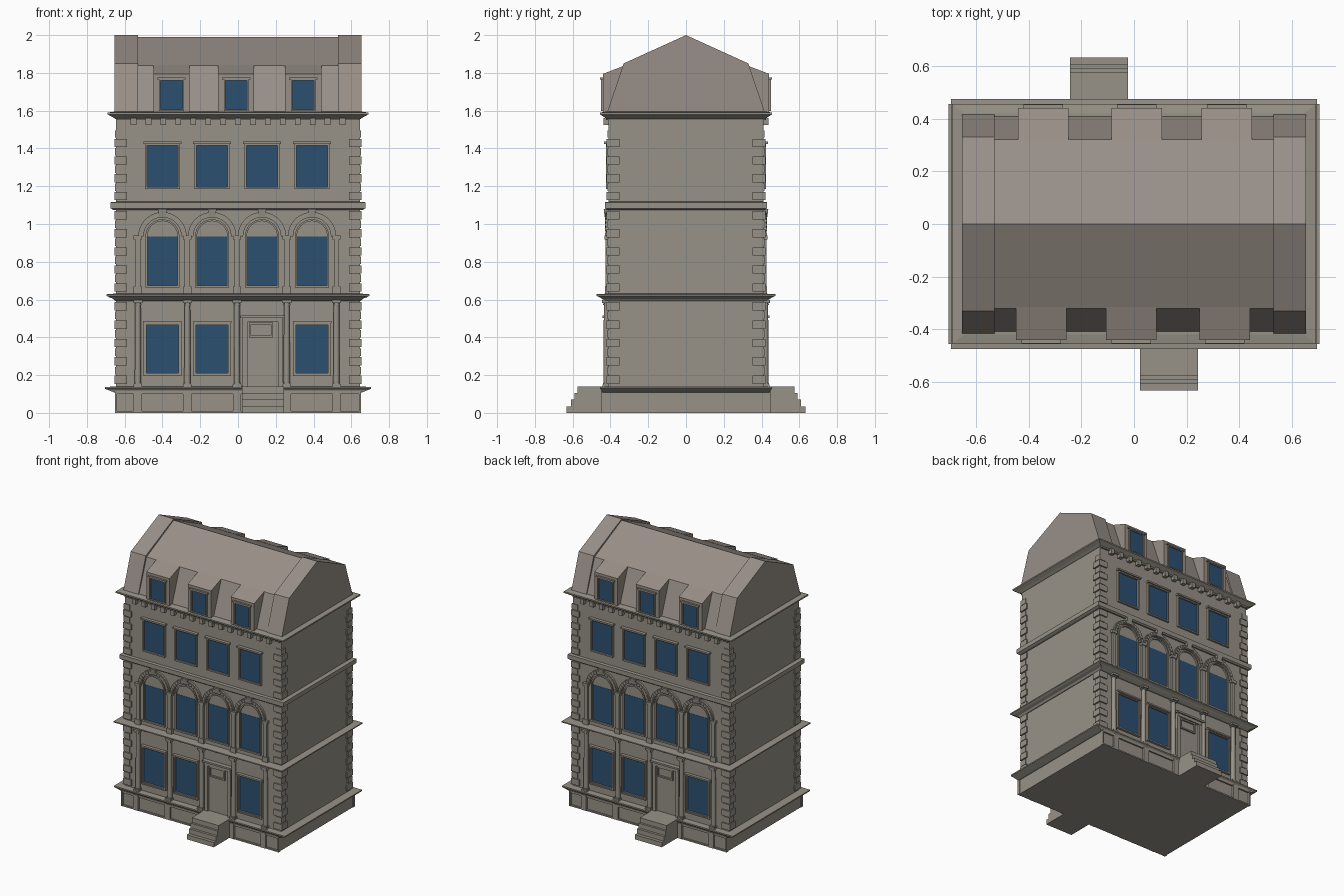
import bpy, bmesh
from math import pi, cos, sin
from mathutils import Matrix

if "Cube" in bpy.data.objects:
    bpy.data.objects.remove(bpy.data.objects["Cube"])

WALL = -0.41                      # y of the front wall face
BAYS = [-0.40, -0.137, 0.127, 0.392]
PIERS = [-0.53, -0.268, -0.005, 0.258, 0.521]
DORMERS = [-0.352, -0.01, 0.345]


def material(name, r, g, b):
    m = bpy.data.materials.new(name)
    m.diffuse_color = (r, g, b, 1)
    m.use_nodes = True
    m.node_tree.nodes["Principled BSDF"].inputs["Base Color"].default_value = m.diffuse_color
    return m


glass = material("window_blue", 0.025, 0.08, 0.167)
stone = material("warm_stone", 0.31, 0.288, 0.243)
slate = material("roof_covering", 0.315, 0.275, 0.245)


def box(bm, x0, x1, y0, y1, z0, z1):
    m = Matrix.Translation(((x0 + x1) / 2, (y0 + y1) / 2, (z0 + z1) / 2))
    bmesh.ops.create_cube(bm, size=1, matrix=m @ Matrix.Diagonal((x1 - x0, y1 - y0, z1 - z0, 1)))


def slab(bm, x0, x1, z0, z1, proud, base=WALL):
    box(bm, x0, x1, base - proud, base + 0.01, z0, z1)


def loft(bm, rings):
    """Stack of point loops, bridged and capped."""
    loops = [[bm.verts.new(p) for p in r] for r in rings]
    n = len(loops[0])
    for a, b in zip(loops, loops[1:]):
        for i in range(n):
            bm.faces.new((a[i], a[(i + 1) % n], b[(i + 1) % n], b[i]))
    bm.faces.new(loops[0][::-1])
    bm.faces.new(loops[-1])


def moulding(bm, profile):
    """Rectangular courses given as (half x, half y, z)."""
    loft(bm, [[(-x, -y, z), (x, -y, z), (x, y, z), (-x, y, z)] for x, y, z in profile])


def prism(bm, x0, x1, yz):
    loft(bm, [[(x, y, z) for y, z in yz] for x in (x0, x1)])


def arch(bm, cx, cz, r0, r1, proud, a0=0, a1=pi, n=16):
    """Arc-shaped block lying on the facade."""
    rings = []
    for i in range(n + 1):
        a = a0 + (a1 - a0) * i / n
        c, s = cos(a), sin(a)
        rings.append([(cx + r * c, y, cz + r * s) for r, y in
                      ((r0, WALL + .005), (r0, WALL - proud), (r1, WALL - proud), (r1, WALL + .005))])
    loft(bm, rings)


def window_frame(bm, x, hw, z0, z1, w, proud, base=WALL):
    slab(bm, x - hw - w, x - hw, z0 - w, z1 + w, proud, base)
    slab(bm, x + hw, x + hw + w, z0 - w, z1 + w, proud, base)
    slab(bm, x - hw, x + hw, z1, z1 + w, proud, base)
    slab(bm, x - hw, x + hw, z0 - w, z0, proud, base)


def finish(bm, name, mat=stone, turned=False, smooth=False):
    bmesh.ops.recalc_face_normals(bm, faces=bm.faces)
    me = bpy.data.meshes.new(name)
    bm.to_mesh(me)
    bm.free()
    me.materials.append(mat)
    ob = bpy.data.objects.new(name, me)
    bpy.context.collection.objects.link(ob)
    if smooth:
        bpy.ops.object.select_all(action='DESELECT')
        ob.select_set(True)
        bpy.context.view_layer.objects.active = ob
        bpy.ops.object.shade_smooth_by_angle(angle=0.6)
    if turned:                    # rear facade is the front turned half round
        back = ob.copy()
        back.name = "rear_" + name
        back.rotation_euler.z = pi
        bpy.context.collection.objects.link(back)


# Walls and plinth core
bm = bmesh.new()
box(bm, -0.645, 0.645, -0.41, 0.41, 0.1, 1.595)
finish(bm, "walls")
bm = bmesh.new()
box(bm, -0.645, 0.645, -0.437, 0.437, 0, 0.12)
finish(bm, "plinth")

# Horizontal ledges and cornices
bm = bmesh.new()
moulding(bm, [(.655, .44, .108), (.67, .445, .114), (.685, .447, .12), (.705, .455, .128),
              (.705, .455, .137), (.645, .41, .14)])
finish(bm, "base_ledge")
bm = bmesh.new()
moulding(bm, [(.65, .425, .592), (.66, .445, .604), (.68, .455, .611), (.695, .474, .62),
              (.695, .474, .628), (.645, .41, .632)])
finish(bm, "lower_cornice")
bm = bmesh.new()
moulding(bm, [(.66, .42, 1.075), (.675, .43, 1.083), (.675, .43, 1.115), (.645, .41, 1.118)])
finish(bm, "middle_band")
bm = bmesh.new()
moulding(bm, [(.65, .42, 1.557), (.665, .435, 1.567), (.69, .455, 1.58), (.69, .455, 1.59),
              (.645, .42, 1.596)])
finish(bm, "upper_cornice")

# Corner quoins, alternating long and short
bm = bmesh.new()
for z0, z1 in ((.15, .59), (.64, 1.07), (1.125, 1.5)):
    n = round((z1 - z0) / 0.047)
    h = (z1 - z0) / n
    for i in range(n):
        dx, dy, gap = ((.064, .064, .002), (.05, .05, .004))[i % 2]
        out = (.01, .006)[i % 2]
        for sx in (-1, 1):
            for sy in (-1, 1):
                xs = sorted((sx * (.652 - dx), sx * (.645 + out)))
                ys = sorted((sy * (.415 - dy), sy * (.41 + out)))
                box(bm, *xs, *ys, z0 + i * h + gap, z0 + (i + 1) * h - gap)
finish(bm, "quoins")

# Plinth piers and panel borders
bm = bmesh.new()
for x in PIERS:
    box(bm, x - .022, x + .022, -.45, -.43, 0, .115)
for x0, x1 in ((-.65, -.64), (.64, .65)):
    box(bm, x0, x1, -.45, -.43, 0, .115)
for z0, z1 in ((0, .01), (.1, .115)):
    box(bm, -.645, .645, -.448, -.43, z0, z1)
finish(bm, "plinth_piers", turned=True)

# Entrance steps
bm = bmesh.new()
for i, y in enumerate((-.632, -.608, -.59, -.575)):
    box(bm, .022, .243, y, -.405, i * .035, (i + 1) * .035)
finish(bm, "entrance_steps", turned=True)

# Door with surround
bm = bmesh.new()
slab(bm, .05, .215, .14, .48, .004)
window_frame(bm, .122, .054, .41, .468, .01, .016)
slab(bm, .024, .05, .14, .5, .02)
slab(bm, .215, .238, .14, .5, .02)
slab(bm, .024, .238, .48, .505, .022)
slab(bm, .012, .25, .502, .515, .032)
finish(bm, "door", turned=True)

# Ground floor columns
bm = bmesh.new()
for x in PIERS:
    m = Matrix.Translation((x, -.42, .365))
    bmesh.ops.create_cone(bm, cap_ends=True, segments=16, radius1=.017, radius2=.015, depth=.45, matrix=m)
    for z0, z1, r in ((.138, .15, .023), (.15, .158, .02), (.572, .58, .019), (.583, .597, .024)):
        box(bm, x - r, x + r, -.42 - r, -.4, z0, z1)
finish(bm, "ground_columns", turned=True, smooth=True)

# Window panes
bm = bmesh.new()
for i, x in enumerate(BAYS):
    if i != 2:
        slab(bm, x - .085, x + .085, .21, .465, .002)
    slab(bm, x - .08, x + .08, .675, .935, .002)
    slab(bm, x - .082, x + .082, 1.195, 1.415, .002)
for x in DORMERS:
    slab(bm, x - .057, x + .057, 1.605, 1.76, .002, -.44)
finish(bm, "window_panes", glass, turned=True)

# Rectangular window frames, sills and lintels
bm = bmesh.new()
for i, x in enumerate(BAYS):
    if i != 2:
        window_frame(bm, x, .085, .21, .465, .007, .012)
        window_frame(bm, x, .091, .204, .471, .009, .018)
        slab(bm, x - .102, x + .102, .475, .486, .023)
    window_frame(bm, x, .082, 1.195, 1.415, .01, .014)
    slab(bm, x - .1, x + .1, 1.424, 1.436, .024)
for x in DORMERS:
    window_frame(bm, x, .057, 1.605, 1.76, .008, .01, -.44)
    slab(bm, x - .075, x + .075, 1.766, 1.776, .014, -.44)
finish(bm, "window_frames", turned=True)

# Arched window surrounds with voussoirs and keystones
bm = bmesh.new()
for x in BAYS:
    arch(bm, x, .935, .08, .09, .012)
    arch(bm, x, .935, .1, .128, .014)
    for k in range(15):
        a = pi * (k + .2) / 15
        arch(bm, x, .935, .105, .124, .02, a, a + .6 * pi / 15, 1)
    for s in (-1, 1):
        slab(bm, x + s * .085 - .005, x + s * .085 + .005, .668, .935, .012)
    slab(bm, x - .09, x + .09, .664, .675, .014)
    loft(bm, [[(x - w, y, z), (x + w, y, z), (x + w, WALL + .01, z), (x - w, WALL + .01, z)]
              for w, y, z in ((.016, -.43, 1.035), (.024, -.436, 1.08))])
finish(bm, "arch_surrounds", turned=True, smooth=True)

# Pilasters between the arched windows
bm = bmesh.new()
for x in PIERS:
    slab(bm, x - .014, x + .014, .66, .93, .016)
    slab(bm, x - .022, x + .022, .632, .668, .02)
    slab(bm, x - .022, x + .022, .918, .938, .022)
finish(bm, "arch_pilasters", turned=True)

# Dentils below the upper cornice
bm = bmesh.new()
for i in range(15):
    x = -.553 + i * .079
    slab(bm, x - .015, x + .015, 1.525, 1.562, .028)
slab(bm, -.64, .64, 1.55, 1.562, .014)
finish(bm, "dentils", turned=True)

# Roof, raised gable ends and dormers
bm = bmesh.new()
prism(bm, -.54, .54, [(-.41, 1.59), (-.32, 1.838), (0, 1.99), (.32, 1.838), (.41, 1.59)])
finish(bm, "roof", slate)
bm = bmesh.new()
for x0, x1 in ((-.653, -.53), (.53, .653)):
    prism(bm, x0, x1, [(-.418, 1.59), (-.33, 1.85), (0, 2.0), (.33, 1.85), (.418, 1.59)])
finish(bm, "gable_ends", slate)
bm = bmesh.new()
for x in DORMERS:
    prism(bm, x - .096, x + .096, [(-.44, 1.59), (-.44, 1.795), (-.315, 1.842), (-.3, 1.59)])
finish(bm, "dormers", slate, turned=True)
